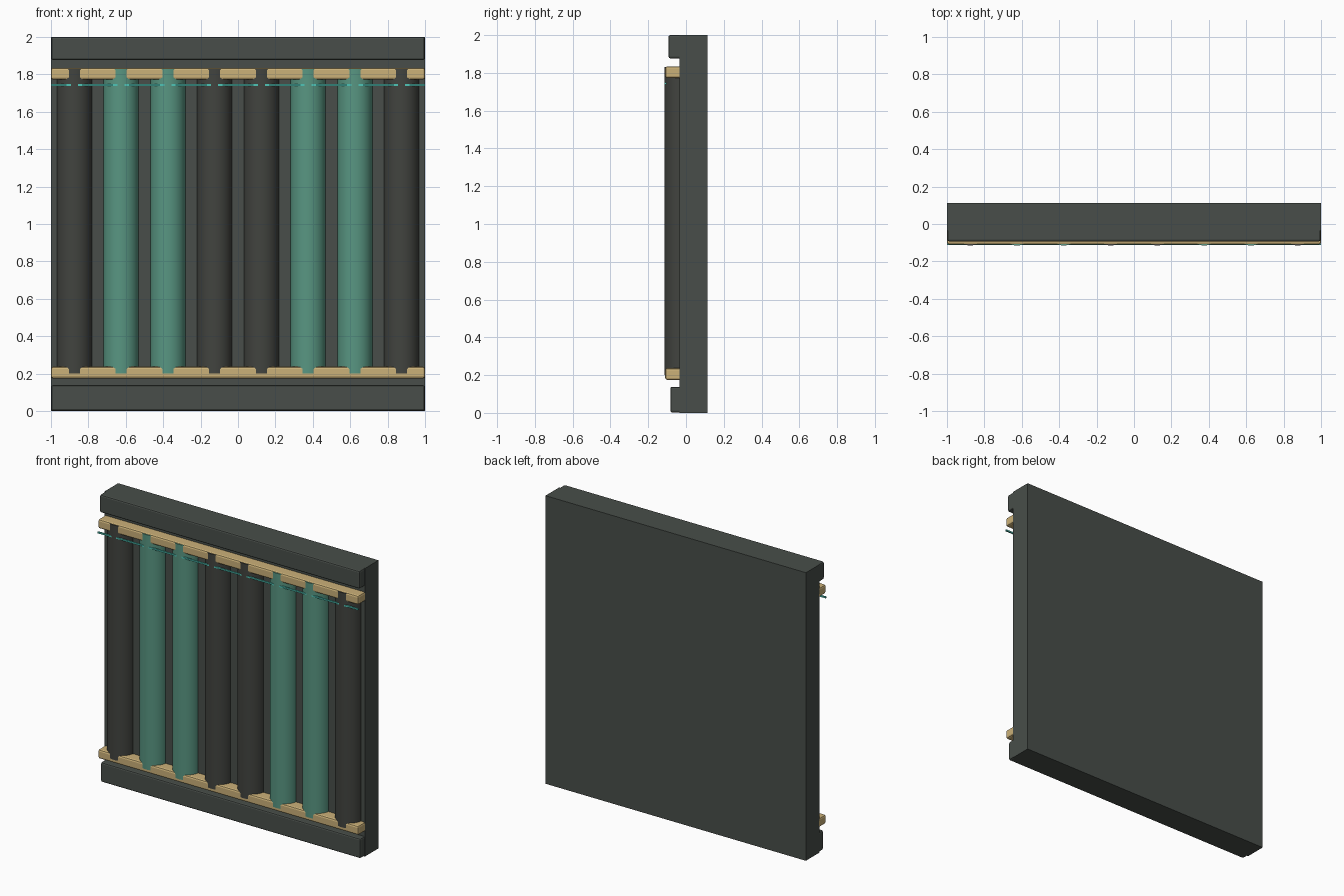
import bpy, bmesh, math

if "Cube" in bpy.data.objects:
    bpy.data.objects.remove(bpy.data.objects["Cube"])


def material(name, r, g, b):
    m = bpy.data.materials.new(name)
    m.diffuse_color = (r, g, b, 1)
    m.use_nodes = True
    m.node_tree.nodes["Principled BSDF"].inputs["Base Color"].default_value = m.diffuse_color
    return m


CHARCOAL = material("charcoal green", 0.065, 0.076, 0.067)
DARK = material("dark grey", 0.054, 0.057, 0.050)
TEAL = material("teal", 0.098, 0.305, 0.223)
GOLD = material("pale gold", 0.60, 0.44, 0.19)
BRIGHT = material("bright aqua", 0.08, 0.56, 0.47)


def finish(bm, name, mat):
    bmesh.ops.recalc_face_normals(bm, faces=bm.faces)
    me = bpy.data.meshes.new(name)
    bm.to_mesh(me)
    bm.free()
    me.materials.append(mat)
    ob = bpy.data.objects.new(name, me)
    bpy.context.collection.objects.link(ob)
    return ob


def box(name, mat, x, y, z, bevel=0):
    bm = bmesh.new()
    bmesh.ops.create_cube(bm, size=1)
    for v in bm.verts:
        for i, (lo, hi) in enumerate((x, y, z)):
            v.co[i] = lo if v.co[i] < 0 else hi
    ob = finish(bm, name, mat)
    if bevel:
        mod = ob.modifiers.new("bevel", 'BEVEL')
        mod.width = bevel
        mod.segments = 2
    return ob


def half_column(name, mat, cx, r=0.095, cy=-0.02, z0=0.2, z1=1.83, n=24):
    # Half-round prism, its flat back buried in the panel
    bm = bmesh.new()
    ring = [bm.verts.new((cx + r * math.cos(a), cy - r * math.sin(a), z0))
            for a in (math.pi * i / n for i in range(n + 1))]
    base = bm.faces.new(ring)
    top = bmesh.ops.extrude_face_region(bm, geom=[base])["geom"]
    bmesh.ops.translate(bm, vec=(0, 0, z1 - z0),
                        verts=[g for g in top if isinstance(g, bmesh.types.BMVert)])
    ob = finish(bm, name, mat)
    bpy.ops.object.select_all(action='DESELECT')
    ob.select_set(True)
    bpy.context.view_layer.objects.active = ob
    bpy.ops.object.shade_smooth_by_angle(angle=math.radians(30))


# Wall slab with top and bottom rails
W = (-1, 1)
box("wall_panel", CHARCOAL, W, (-0.035, 0.113), (0, 2))
box("top_rail", CHARCOAL, (-0.998, 0.998), (-0.093, -0.02), (1.877, 2), 0.01)
box("bottom_rail", CHARCOAL, (-0.998, 0.998), (-0.083, -0.02), (0.002, 0.138), 0.01)

# Gold trim strips that the columns poke through
box("upper_trim", GOLD, W, (-0.11, -0.02), (1.772, 1.835), 0.012)
box("lower_trim", GOLD, W, (-0.11, -0.02), (0.174, 0.237), 0.012)

# Half-round columns, mirrored pairs
for side, sx in (("left", -1), ("right", 1)):
    for x, mat in ((0.125, DARK), (0.375, TEAL), (0.625, TEAL), (0.875, DARK)):
        half_column(f"column_{side}_{int(x * 1000)}", mat, sx * x)

# Thin glowing line across the columns
box("light_strip", BRIGHT, W, (-0.113, -0.103), (1.739, 1.749))
